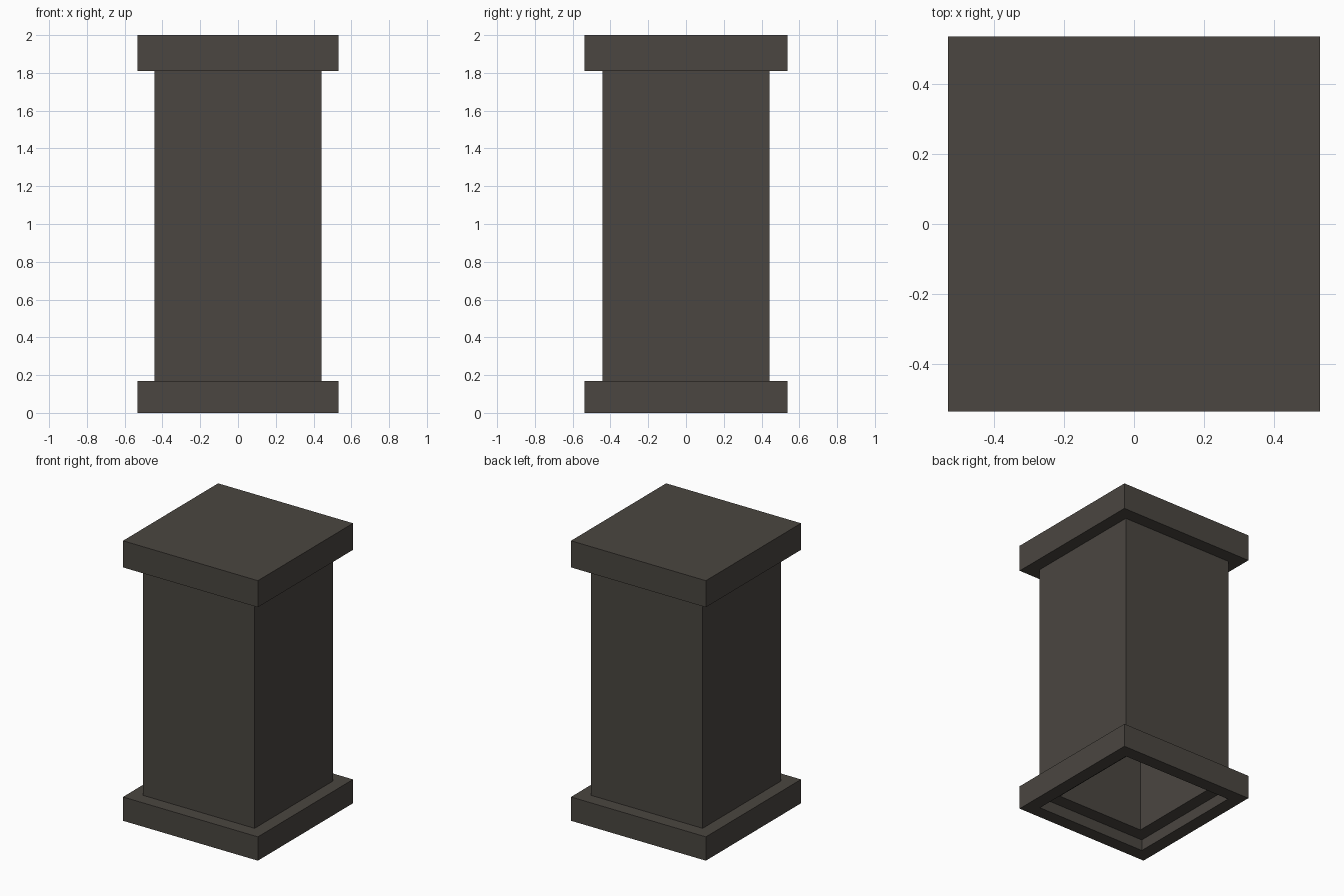
import bpy
import bmesh

if "Cube" in bpy.data.objects:
    bpy.data.objects.remove(bpy.data.objects["Cube"])

# Stone colour shared by the whole pillar
stone = bpy.data.materials.new("dark_stone")
stone.diffuse_color = (0.069, 0.061, 0.052, 1.0)
stone.use_nodes = True
stone.node_tree.nodes["Principled BSDF"].inputs["Base Color"].default_value = stone.diffuse_color

PLINTH = (0.533, 0.537)   # half sizes in x and y
SHAFT = (0.441, 0.442)
WALL = 0.095


def inset(half):
    return tuple(h - WALL for h in half)


def square_loft(name, rings):
    """Join rectangular rings (half sizes, z) into a closed solid."""
    bm = bmesh.new()
    loops = [[bm.verts.new((sx * hx, sy * hy, z))
              for sx, sy in ((-1, -1), (1, -1), (1, 1), (-1, 1))]
             for (hx, hy), z in rings]
    for a, b in zip(loops, loops[1:]):
        for i in range(4):
            j = (i + 1) % 4
            bm.faces.new((a[i], a[j], b[j], b[i]))
    bm.faces.new(loops[0][::-1])
    bm.faces.new(loops[-1])
    bmesh.ops.recalc_face_normals(bm, faces=bm.faces)
    mesh = bpy.data.meshes.new(name)
    bm.to_mesh(mesh)
    bm.free()
    mesh.materials.append(stone)
    obj = bpy.data.objects.new(name, mesh)
    bpy.context.collection.objects.link(obj)


# Hollow pillar: inner cavity, stepped foot opening, plinth, shaft and cap
square_loft("pillar", [
    (inset(SHAFT), 1.905),   # cavity ceiling
    (inset(SHAFT), 0.08),    # cavity walls
    (inset(PLINTH), 0.08),   # ledge inside the plinth
    (inset(PLINTH), 0.0),    # foot opening
    (PLINTH, 0.0),           # plinth
    (PLINTH, 0.17),
    (SHAFT, 0.17),           # shaft
    (SHAFT, 1.81),
    (PLINTH, 1.81),          # cap
    (PLINTH, 2.0),
])
